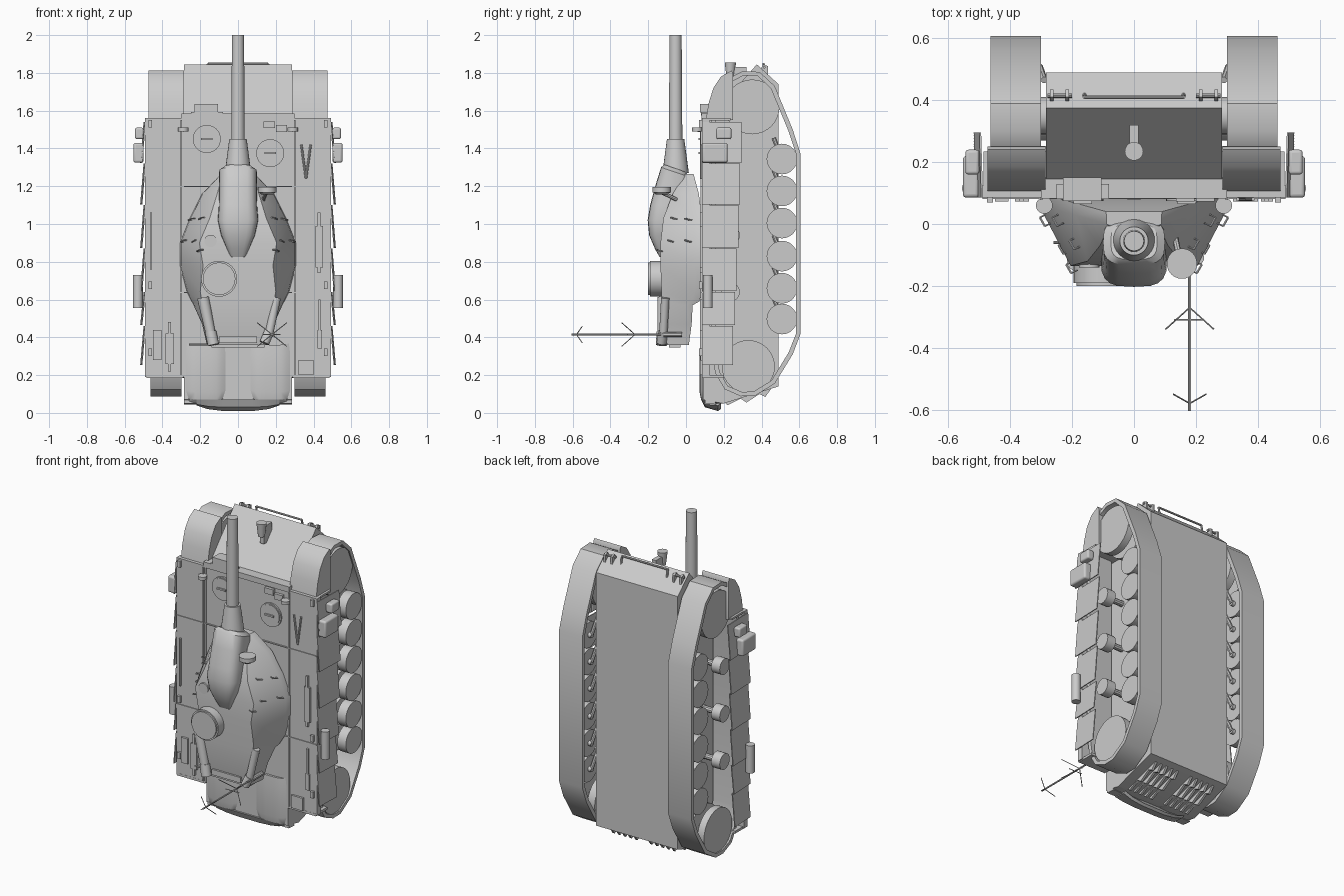
import bpy, bmesh, math
from mathutils import Vector

grey = bpy.data.materials.new("plain grey")
grey.diffuse_color = (0.6, 0.6, 0.6, 1)


def finish(name, bm):
    bmesh.ops.recalc_face_normals(bm, faces=bm.faces)
    me = bpy.data.meshes.new(name)
    bm.to_mesh(me)
    bm.free()
    me.materials.append(grey)
    ob = bpy.data.objects.new(name, me)
    bpy.context.collection.objects.link(ob)
    return ob


def loft(name, rings, closed=False):
    """Skin equal-length rings of points; cap the ends unless closed."""
    bm = bmesh.new()
    rows = [[bm.verts.new(p) for p in r] for r in rings]
    pairs = list(zip(rows, rows[1:])) + ([(rows[-1], rows[0])] if closed else [])
    n = len(rows[0])
    for a, b in pairs:
        for i in range(n):
            j = (i + 1) % n
            bm.faces.new((a[i], a[j], b[j], b[i]))
    if not closed:
        bm.faces.new(rows[0])
        bm.faces.new(rows[-1])
    return finish(name, bm)


def prism(name, yz, x0, x1):
    return loft(name, [[(x, y, z) for y, z in yz] for x in (x0, x1)])


def box(name, x, y, z, bevel=0):
    """Box from (min, max) ranges."""
    ob = prism(name, [(y[0], z[0]), (y[1], z[0]), (y[1], z[1]), (y[0], z[1])], *x)
    if bevel:
        m = ob.modifiers.new("bevel", "BEVEL")
        m.width, m.segments = bevel, 4
    return ob


def rod(name, a, b, r, r2=None, n=20):
    a, b = Vector(a), Vector(b)
    d = b - a
    bm = bmesh.new()
    bmesh.ops.create_cone(bm, cap_ends=True, segments=n, radius1=r,
                          radius2=r if r2 is None else r2, depth=d.length)
    rot = d.to_track_quat('Z', 'Y').to_matrix().to_4x4()
    rot.translation = (a + b) / 2
    bm.transform(rot)
    return finish(name, bm)


# Hull: deck, glacis, nose, belly and rear plate
prism("hull", [(.09, .07), (.09, 1.57), (.145, 1.585), (.375, 1.845), (.49, 1.74),
               (.49, .14), (.2, .05)], -.285, .285)
box("deck_front_edge", (-.3, .3), (.083, .15), (1.55, 1.585))
box("deck_cross_seam", (-.49, .49), (.081, .09), (1.195, 1.2))
box("deck_rear_seam", (-.49, .49), (.081, .09), (.635, .64))

# Track loop, outer line in (y, z)
track = [(.135, 1.55), (.165, 1.69), (.225, 1.77), (.30, 1.81), (.39, 1.805), (.47, 1.73),
         (.565, 1.5), (.607, 1.37), (.607, .42), (.565, .31), (.47, .155), (.365, .09),
         (.29, .088), (.205, .125), (.155, .21), (.135, .34)]


def inset(pts, t):
    out = []
    for i, p in enumerate(pts):
        a, b = Vector(pts[i - 1]), Vector(pts[(i + 1) % len(pts)])
        d = (b - a).normalized()
        out.append((p[0] + d.y * t, p[1] - d.x * t))
    return out


inner = inset(track, .024)
wheels = [.497, .66, .83, 1.005, 1.175, 1.344]

for s, side in ((1, "right"), (-1, "left")):
    def X(a, b):
        return (s * a, s * b)

    # Running gear
    loft("track_" + side, [[(s * .30, *o), (s * .463, *o), (s * .463, *i), (s * .30, *i)]
                           for o, i in zip(track, inner)], closed=True)
    for z in wheels:
        for a, b in ((.32, .37), (.395, .455)):
            rod("road_wheel_" + side, (s * a, .508, z), (s * b, .508, z), .081, n=28)
        rod("wheel_axle_" + side, (s * .30, .508, z), (s * .40, .508, z), .016, n=12)
        rod("swing_arm_" + side, (s * .305, .508, z), (s * .29, .465, z + .11), .011, n=8)
    for nm, y, z, r in (("idler", .35, 1.62, .145), ("sprocket", .33, .245, .14)):
        for a, b in ((.31, .36), (.41, .455)):
            rod(nm + "_" + side, (s * a, y, z), (s * b, y, z), r, n=32)
        rod(nm + "_hub_" + side, (s * .28, y, z), (s * .42, y, z), .06)
    for z in (.64, .94, 1.24):
        rod("return_roller_" + side, (s * .375, .235, z), (s * .435, .235, z), .05)
        rod("roller_axle_" + side, (s * .28, .235, z), (s * .38, .235, z), .018, n=10)

    # Fender, solid curved front mudguard and skirts
    box("fender_" + side, X(.285, .492), (.086, .125), (.19, 1.56))
    box("fender_front_lip_" + side, X(.285, .487), (.09, .235), (1.548, 1.56))
    guard = [(.105, 1.55), (.12, 1.64), (.145, 1.72), (.185, 1.78), (.24, 1.812),
             (.25, 1.795), (.25, 1.55)]
    prism("mudguard_" + side, guard, *X(.286, .473))
    box("fender_rear_flap_" + side, X(.29, .485), (.085, .2), (.185, .2))
    cuts = [1.54, 1.32, 1.1, .87, .64, .46, .25]
    for k, (t, b) in enumerate(zip(cuts, cuts[1:])):
        y1 = .295 - .009 * k
        loft("skirt_panel_" + side, [[(s * x, y, z) for x, y in
             ((x0, .085), (x0 + .006, .085), (x0 + .012, y1), (x0 + .006, y1))]
            for x0, z in ((.488, t), (.506, b + .004))])
    box("side_box_" + side, X(.5, .553), (.085, .22), (1.325, 1.43), .012)
    box("side_lamp_box_" + side, X(.5, .545), (.16, .24), (1.45, 1.51), .01)
    rod("side_canister_" + side, (s * .53, .115, .555), (s * .53, .115, .73), .026)
    for z in (.3, .655, 1.51):
        box("fender_clip_" + side, X(.455, .475), (.07, .09), (z, z + .04))
    box("fender_rail_" + side, X(.296, .304), (.078, .09), (.2, 1.55))
    rod("front_lamp_" + side, (s * .29, .06, 1.49), (s * .29, .06, 1.51), .027)
    rod("lamp_stalk_" + side, (s * .29, .06, 1.495), (s * .29, .1, 1.495), .007, n=8)

    # Barrel-backed engine deck covers with rounded tails, and rear grille fins
    rings = []
    for k in range(9):
        u = k / 4 - 1
        d = .022 * u ** 4
        x = s * (.171 + .113 * u)
        rings.append([(x, y + d, z + d * .6) for y, z in
                      ((.076, .36), (.072, .3), (.072, .11), (.08, .07), (.1, .05))]
                     + [(x, .2, .05), (x, .2, .36)])
    loft("engine_cover_" + side, rings)
    for k in range(5):
        x = .045 + .04 * k
        prism("rear_fin_" + side, [(.2, .06), (.22, .04), (.29, .075), (.32, .055), (.39, .1),
                                   (.42, .085), (.46, .14)], *X(x, x + .014))

    # Tow hooks on the nose
    for x in (.21, .26):
        prism("tow_hook_" + side, [(.395, 1.82), (.41, 1.845), (.435, 1.835), (.435, 1.77)],
              *X(x, x + .012))
    rod("tow_pin_" + side, (s * .2, .415, 1.83), (s * .28, .415, 1.83), .007, n=8)

    # Small grab handles on the sloping turret sides
    for x, y, z in ((.185, -.06, 1.03), (.24, .015, 1.025), (.22, -.075, .91),
                    (.28, .015, .91), (.195, -.137, .86)):
        c = Vector((s * x, y, z))
        out = Vector((s * .016, -.008, 0))
        along = Vector((s * .008, .014, -.004))
        for e in (-1, 1):
            rod("handle_leg_" + side, c + along * e - out * .3, c + along * e + out, .003, n=6)
        rod("turret_handle_" + side, c - along + out, c + along + out, .004, n=6)

# Rear lip
loft("rear_lip", [[(x, .08, .07), (x, .14, .07), (x, .185, .05 - d), (x, .17, .04 - d),
                   (x, .1, .045 - d / 2)] for x, d in
                  ((-.22, 0), (-.16, .02), (-.08, .03), (.08, .03), (.16, .02), (.22, 0))])
prism("rear_side_lip", [(.1, .08), (.14, .08), (.16, .045), (.1, .05)], -.285, .285)

# Nose handle and headlight
rod("nose_handle", (-.16, .41, 1.848), (.16, .41, 1.848), .006, n=8)
for x in (-.16, .16):
    rod("nose_handle_leg", (x, .41, 1.848), (x, .42, 1.79), .006, n=8)
rod("headlight", (0, .235, 1.77), (0, .235, 1.855), .02, .03)
box("headlight_bracket", (-.014, .014), (.24, .32), (1.72, 1.83))

# Turret: sections (z, base half width, base y, roof half width, roof y)
sections = [(1.265, .09, .04, .08, -.005), (1.16, .19, .068, .11, -.07), (1.03, .255, .085, .15, -.12),
            (.9, .307, .088, .205, -.135), (.78, .307, .088, .185, -.135), (.64, .27, .085, .2, -.13),
            (.59, .245, .07, .19, -.128), (.57, .235, .035, .187, -.127),
            (.47, .19, .03, .165, -.12), (.36, .165, .015, .15, -.1)]
loft("turret", [[(-b, yb, z), (-b * .98, yb - .04, z), (-r, yr, z), (r, yr, z),
                 (b * .98, yb - .04, z), (b, yb, z)] for z, b, yb, r, yr in sections])
rod("turret_ring", (0, .03, .84), (0, .1, .84), .23, n=40)

# Mantlet: rounded sections (z, half width, top y, bottom y, forward lean of the top)
mantlet = [(1.295, .075, -.115, .0, .02), (1.275, .1, -.132, .015, .025), (1.19, .1, -.16, .03, .02),
           (1.1, .102, -.19, .03, 0), (1.02, .108, -.203, .0, 0), (.94, .09, -.195, -.05, 0),
           (.87, .06, -.165, -.08, 0), (.825, .04, -.14, -.1, 0)]
ring = []
for z, w, y0, y1, lean in mantlet:
    pts = []
    for k in range(20):
        a = math.tau * k / 20
        c, d = math.cos(a), math.sin(a)
        e = math.copysign(abs(d) ** .6, d)
        pts.append((w * math.copysign(abs(c) ** .6, c),
                    (y0 + y1) / 2 + (y1 - y0) / 2 * e, z - lean * e))
    ring.append(pts)
loft("mantlet", ring)

# Gun
rod("gun_sleeve", (0, -.055, 1.27), (0, -.055, 1.45), .07, .046, 24)
rod("gun_barrel", (0, -.055, 1.4), (0, -.055, 2.0), .036, .032, 24)

# Cupola, spotlight and roof fittings
rod("cupola", (-.1, -.12, .71), (-.1, -.19, .71), .095, n=32)
rod("cupola_lid", (-.1, -.19, .71), (-.1, -.2, .71), .086, n=32)
rod("spotlight", (.155, -.128, 1.168), (.155, -.128, 1.195), .049, n=24)
rod("spotlight_base", (.155, -.128, 1.155), (.155, -.128, 1.168), .03, .045, 24)
rod("spotlight_arm", (.15, -.125, 1.165), (.13, -.03, 1.12), .01, n=8)
rod("roof_hatch", (-.145, -.13, .91), (-.145, -.14, .91), .033)
rod("left_tube", (-.185, -.12, .61), (-.145, -.125, .42), .032, .026)
rod("left_tube_end", (-.145, -.125, .43), (-.13, -.13, .36), .03)
rod("right_tube", (.205, -.11, .61), (.165, -.12, .42), .022)
rod("right_tube_end", (.165, -.12, .43), (.14, -.13, .37), .026)
box("turret_rear_rack", (-.1, .1), (-.12, -.05), (.37, .405))
rod("turret_rear_bar", (-.26, -.06, .362), (.1, -.06, .362), .005, n=8)
box("turret_rear_plate", (-.14, .14), (-.09, -.03), (.345, .375))

# Antenna with spread wires
rod("antenna_base", (.18, -.02, .415), (.18, -.12, .415), .014, n=10)
rod("antenna", (.18, -.1, .415), (.18, -.605, .415), .005, n=8)
for y, r, back in ((-.27, .11, .07), (-.58, .075, -.03)):
    for k in range(4):
        a = math.pi / 4 + k * math.pi / 2
        rod("antenna_wire", (.18, y, .415), (.18 + r * math.cos(a), y - back,
            .415 + r * .8 * math.sin(a)), .0025, n=5)
rod("antenna_bar", (.13, -.31, .415), (.225, -.31, .415), .0025, n=5)

# Deck hatches with raised rims and handles
for x, z in ((-.165, 1.45), (.17, 1.375)):
    rod("deck_hatch", (x, .1, z), (x, .08, z), .074, n=32)
    rod("deck_hatch_lid", (x, .09, z), (x, .075, z), .066, n=32)
    box("hatch_handle", (x - .03, x + .03), (.065, .08), (z - .004, z + .006))
box("periscope", (-.23, -.105), (.075, .15), (1.59, 1.635))
box("periscope_base", (-.25, -.08), (.08, .13), (1.575, 1.592))
for x, z in ((.165, 1.525), (.23, 1.505)):
    box("deck_block", (x - .03, x + .03), (.072, .09), (z - .018, z + .018))

# Tools stowed on the fenders: (x range, z range)
tools = [((.41, .45), (.77, .99)), ((.422, .436), (.74, 1.06)), ((.425, .437), (.34, .6)),
         ((.42, .445), (.34, .44)), ((-.465, -.455), (.76, 1.06)), ((-.37, -.355), (.22, .48)),
         ((-.385, -.34), (.26, .42)), ((-.45, -.405), (.28, .44)), ((.32, .4), (.2, .28))]
for x, z in tools:
    box("stowed_tool", x, (.073, .09), z)
for x in (.335, .385):
    rod("tow_brace", (x, .08, 1.42), (.36, .08, 1.24), .006, n=8)

# Smooth the round parts, keep hard edges
bpy.ops.object.select_all(action='SELECT')
bpy.context.view_layer.objects.active = bpy.context.selected_objects[0]
bpy.ops.object.shade_smooth_by_angle(angle=math.radians(32))
